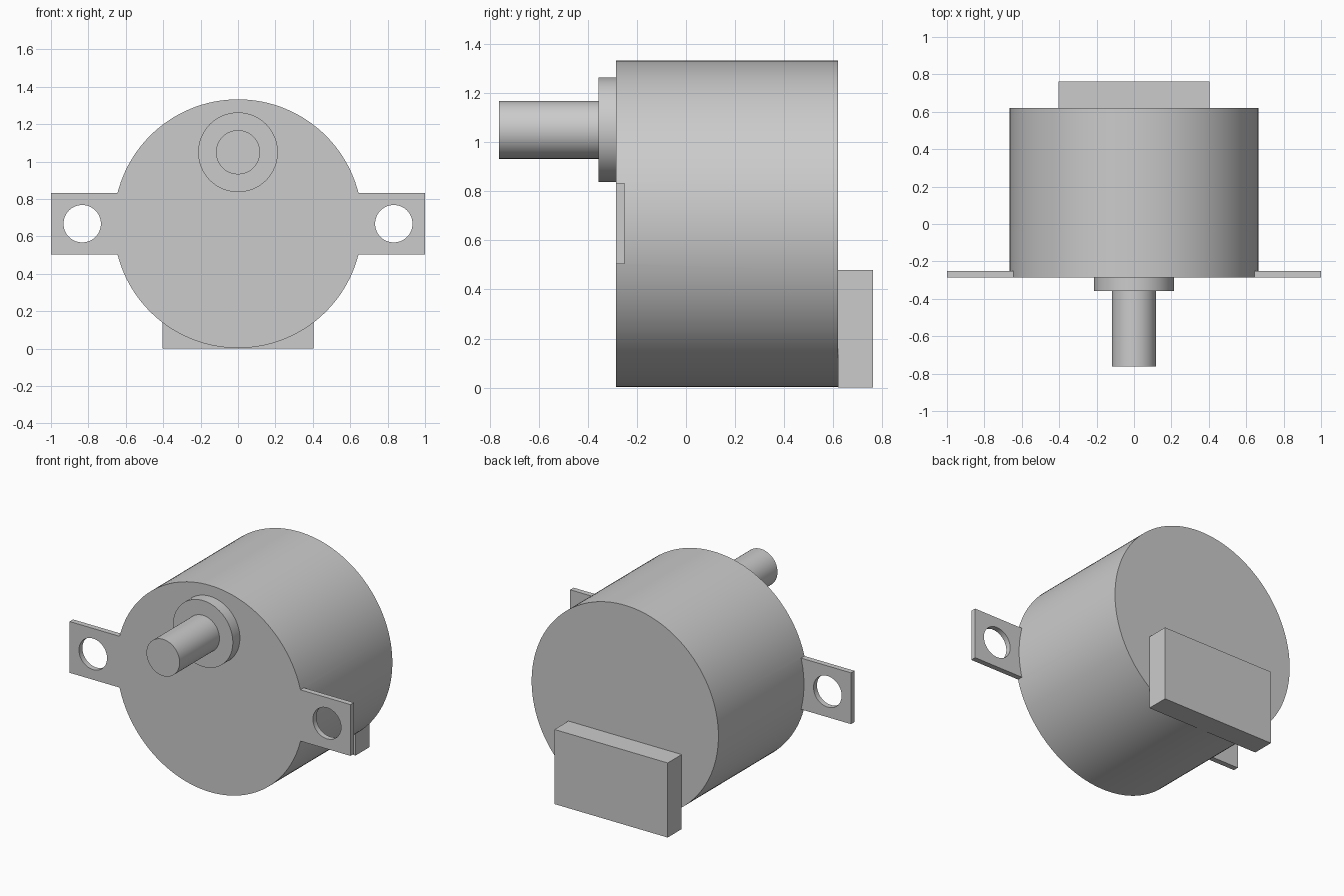
import bpy
import math

cube = bpy.data.objects.get("Cube")
if cube:
    bpy.data.objects.remove(cube, do_unlink=True)

grey = bpy.data.materials.new("plain grey")
grey.use_nodes = True
COLOUR = (0.6, 0.6, 0.6, 1)
grey.diffuse_color = COLOUR
grey.node_tree.nodes["Principled BSDF"].inputs["Base Color"].default_value = COLOUR

FACE_Y = -0.285   # front face of the housing
BACK_Y = 0.62     # back face of the housing
MID_Z = 0.668     # housing axis height
SHAFT_Z = 1.05    # offset output shaft height


def finish(obj, name):
    obj.name = name
    obj.data.name = name
    obj.data.materials.clear()
    obj.data.materials.append(grey)
    return obj


def cylinder(name, radius, y0, y1, z, x=0, sides=96):
    bpy.ops.mesh.primitive_cylinder_add(
        vertices=sides, radius=radius, depth=y1 - y0,
        location=(x, (y0 + y1) / 2, z), rotation=(math.pi / 2, 0, 0))
    return finish(bpy.context.object, name)


def box(name, x0, x1, y0, y1, z0, z1):
    bpy.ops.mesh.primitive_cube_add(
        size=1, location=((x0 + x1) / 2, (y0 + y1) / 2, (z0 + z1) / 2))
    obj = bpy.context.object
    obj.scale = (x1 - x0, y1 - y0, z1 - z0)
    bpy.ops.object.transform_apply(location=False, rotation=False)
    return finish(obj, name)


def combine(target, tool, operation):
    mod = target.modifiers.new(operation.lower(), 'BOOLEAN')
    mod.operation = operation
    mod.solver = 'EXACT'
    mod.object = tool
    bpy.context.view_layer.objects.active = target
    bpy.ops.object.modifier_apply(modifier=mod.name)
    bpy.data.objects.remove(tool, do_unlink=True)


def smooth(obj):
    bpy.ops.object.select_all(action='DESELECT')
    obj.select_set(True)
    bpy.context.view_layer.objects.active = obj
    bpy.ops.object.shade_smooth_by_angle(angle=math.radians(30))


# Round gearbox housing with a drilled mounting ear on each side
housing = cylinder("motor_housing", 0.665, FACE_Y, BACK_Y, MID_Z, sides=128)
ears = box("ears", -1, 1, FACE_Y, FACE_Y + 0.035, MID_Z - 0.165, MID_Z + 0.165)
for side in (-1, 1):
    hole = cylinder("hole", 0.1, FACE_Y - 0.1, FACE_Y + 0.1, MID_Z,
                    x=side * 0.833, sides=64)
    combine(ears, hole, 'DIFFERENCE')
combine(housing, ears, 'UNION')
smooth(housing)

# Offset shaft and its collar
smooth(cylinder("shaft_collar", 0.213, -0.357, FACE_Y, SHAFT_Z))
smooth(cylinder("output_shaft", 0.118, -0.762, -0.357, SHAFT_Z))

# Connector block low on the back
box("connector_block", -0.403, 0.403, BACK_Y, 0.762, 0, 0.48)
